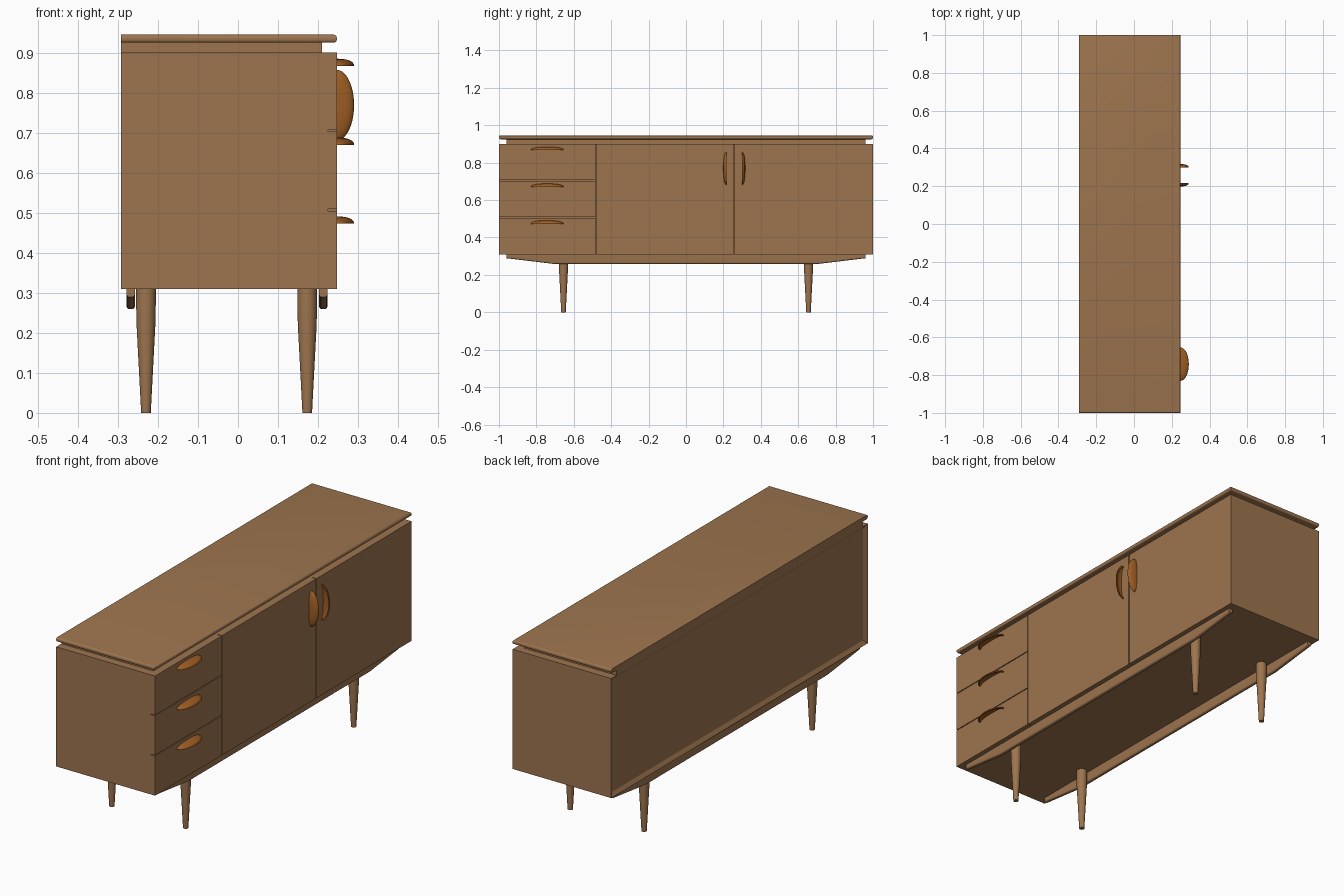
import bpy, bmesh, math
from mathutils import Matrix, Vector

if "Cube" in bpy.data.objects:
    bpy.data.objects.remove(bpy.data.objects["Cube"])

def material(name, color):
    m = bpy.data.materials.new(name)
    m.diffuse_color = (*color, 1)
    m.use_nodes = True
    m.node_tree.nodes["Principled BSDF"].inputs["Base Color"].default_value = m.diffuse_color
    return m

WOOD = material("walnut wood", (0.34, 0.178, 0.077))
PULL = material("amber wood", (0.34, 0.11, 0.017))

def finish(bm, name, mat, smooth=None):
    bmesh.ops.recalc_face_normals(bm, faces=bm.faces)
    me = bpy.data.meshes.new(name)
    bm.to_mesh(me)
    bm.free()
    me.materials.append(mat)
    ob = bpy.data.objects.new(name, me)
    bpy.context.collection.objects.link(ob)
    if smooth:
        bpy.ops.object.select_all(action='DESELECT')
        ob.select_set(True)
        bpy.context.view_layer.objects.active = ob
        bpy.ops.object.shade_smooth_by_angle(angle=math.radians(smooth))
    return ob

def box_mesh(x0, x1, y0, y1, z0, z1):
    bm = bmesh.new()
    bmesh.ops.create_cube(bm, size=1)
    for v in bm.verts:
        v.co = ((x0, x1)[v.co.x > 0], (y0, y1)[v.co.y > 0], (z0, z1)[v.co.z > 0])
    return bm

BACK, FACE, FRONT = -0.292, 0.225, 0.247
Z0, Z1 = 0.31, 0.90

# Cabinet body with a recessed back panel
bm = box_mesh(BACK, FACE, -1, 1, Z0, Z1)
bm.normal_update()
back = [f for f in bm.faces if f.normal.x < -0.9]
bmesh.ops.inset_region(bm, faces=back, thickness=0.027)
for v in back[0].verts:
    v.co.x += 0.012
finish(bm, "cabinet_body", WOOD)

# Drawer and door fronts, separated by narrow grooves
g = 0.002
for i, (a, b) in enumerate([(Z0, 0.507 - g), (0.507 + g, 0.705 - g), (0.705 + g, Z1)]):
    finish(box_mesh(FACE, FRONT, -1, -0.48 - g, a, b), f"drawer_front_{i+1}", WOOD)
finish(box_mesh(FACE, FRONT, -0.48 + g, 0.258 - g, Z0, Z1), "wide_door", WOOD)
finish(box_mesh(FACE, FRONT, 0.258 + g, 1, Z0, Z1), "narrow_door", WOOD)

# Recessed riser and rounded top board (square at the back)
finish(box_mesh(BACK, 0.21, -0.96, 0.96, Z1, 0.926), "top_riser", WOOD)
bm = box_mesh(BACK, FRONT, -1, 1, 0.925, 0.945)
edges = []
for e in bm.edges:
    a, b = (v.co for v in e.verts)
    if abs(a.z - b.z) < 1e-4 and not (a.x < 0 and b.x < 0):
        edges.append(e)
bmesh.ops.bevel(bm, geom=edges, offset=0.008, segments=4, profile=0.5, affect='EDGES')
finish(bm, "top_board", WOOD, 35)

# Tapered rails under the cabinet, rounded along the bottom
PROFILE = [(-0.96, 0.31), (-0.96, 0.289), (-0.71, 0.259),
           (0.71, 0.259), (0.96, 0.289), (0.96, 0.31)]
for name, x in (("back_rail", -0.268), ("front_rail", 0.213)):
    bm = bmesh.new()
    face = bm.faces.new([bm.verts.new((x - 0.0105, y, z)) for y, z in PROFILE])
    ext = bmesh.ops.extrude_face_region(bm, geom=[face])["geom"]
    bmesh.ops.translate(bm, vec=(0.021, 0, 0),
                        verts=[v for v in ext if isinstance(v, bmesh.types.BMVert)])
    low = [e for e in bm.edges if abs(e.verts[0].co.x - e.verts[1].co.x) < 1e-4
           and all(v.co.z < 0.3 for v in e.verts)]
    bmesh.ops.bevel(bm, geom=low, offset=0.008, segments=4, profile=0.5, affect='EDGES')
    finish(bm, name, WOOD, 35)

# Turned tapered legs
LEG = [(0.012, 0), (0.0235, 0.22), (0.0245, 0.27), (0.0245, 0.31)]
for xn, x in (("back", -0.23), ("front", 0.173)):
    for yn, y in (("left", -0.655), ("right", 0.655)):
        bm = bmesh.new()
        rings = [[bm.verts.new((x + r * math.cos(k * math.tau / 32),
                                y + r * math.sin(k * math.tau / 32), z))
                  for k in range(32)] for r, z in LEG]
        for p, q in zip(rings, rings[1:]):
            for k in range(32):
                j = (k + 1) % 32
                bm.faces.new((p[k], p[j], q[j], q[k]))
        bm.faces.new(rings[0])
        bm.faces.new(rings[-1])
        finish(bm, f"{xn}_{yn}_leg", WOOD, 35)

# Cup pull: hollow quarter shell; out = +x, long axis and domed side are given
def cup_pull(name, base, along, dome):
    along, dome = Vector(along), Vector(dome)
    out = Vector((1, 0, 0))
    bm = bmesh.new()
    R, T, p = 10, 32, 2.3

    def shell(a, b, c):
        def point(r, t):
            w = c * max(0, 1 - r ** p) ** (1 / p)
            co = base + along * (a * r * math.cos(t)) + out * (b * r * math.sin(t)) + dome * w
            return bm.verts.new(co)
        rows = [[point(math.sin(i / R * math.pi / 2), j / T * math.pi)
                 for j in range(T + 1)] for i in range(1, R + 1)]
        tip = point(0, 0)
        for j in range(T):
            bm.faces.new((tip, rows[0][j], rows[0][j + 1]))
            for m, n in zip(rows, rows[1:]):
                bm.faces.new((m[j], n[j], n[j + 1], m[j + 1]))
        return rows, tip

    outer, _ = shell(0.088, 0.043, 0.018)
    inner, _ = shell(0.080, 0.037, 0.013)
    # rim joining both shells
    for j in range(T):
        bm.faces.new((outer[-1][j], inner[-1][j], inner[-1][j + 1], outer[-1][j + 1]))
    finish(bm, name, PULL, 50)

for i, z in enumerate((0.473, 0.670, 0.867)):
    cup_pull(f"drawer_pull_{i+1}", Vector((FRONT, -0.742, z)), (0, 1, 0), (0, 0, 1))
for name, y, side in (("wide_door_pull", 0.217, -1), ("narrow_door_pull", 0.299, 1)):
    cup_pull(name, Vector((FRONT, y, 0.769)), (0, 0, 1), (0, side, 0))
